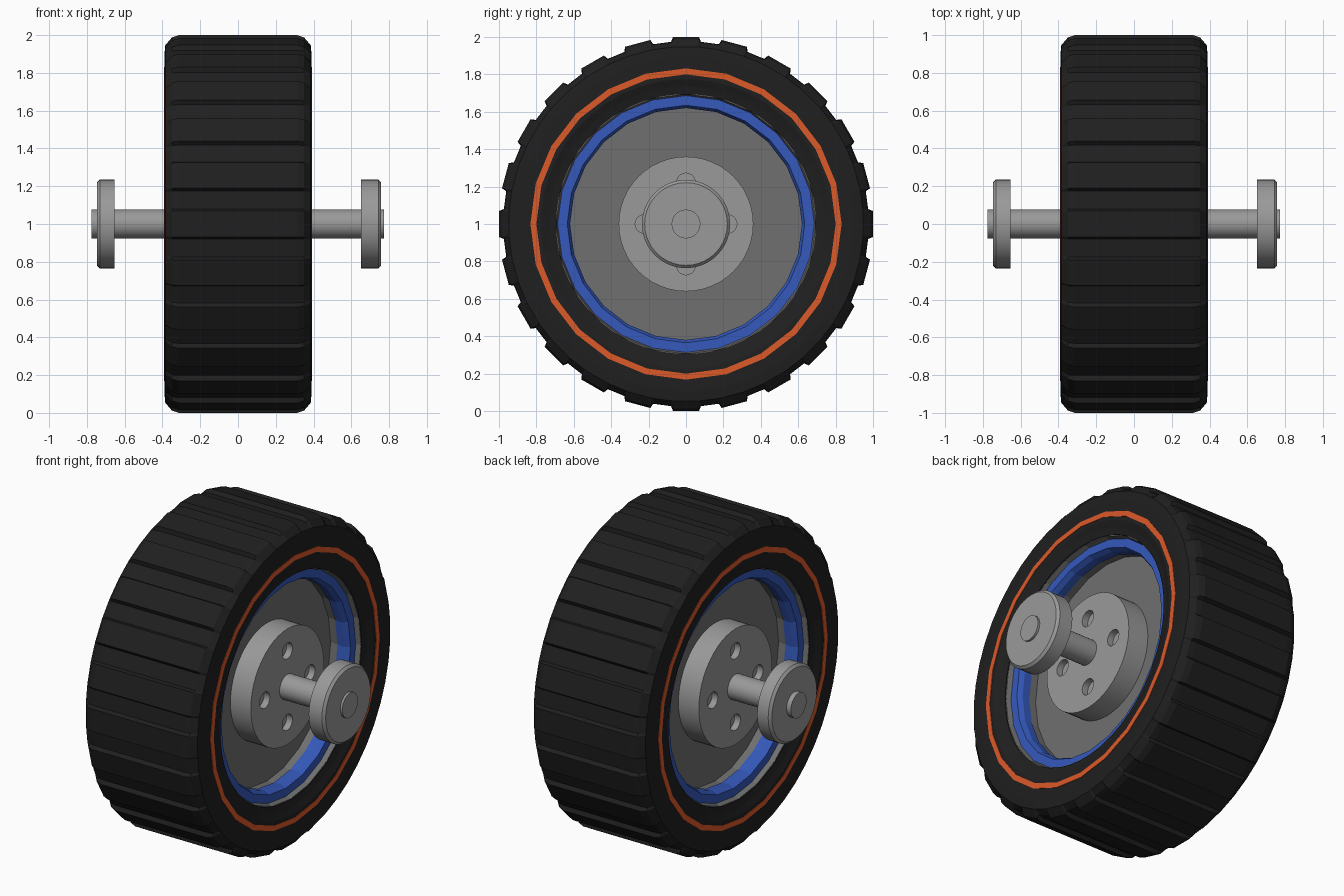
import bpy, bmesh, math

if "Cube" in bpy.data.objects:
    bpy.data.objects.remove(bpy.data.objects["Cube"])

ZC = 1.0      # axle height
SEG = 24      # facets round the wheel


def material(name, rgb):
    m = bpy.data.materials.new(name)
    m.diffuse_color = (*rgb, 1)
    m.use_nodes = True
    m.node_tree.nodes["Principled BSDF"].inputs["Base Color"].default_value = m.diffuse_color
    return m


BLACK = material("rubber", (0.014, 0.014, 0.014))
BLUE = material("blue", (0.035, 0.10, 0.50))
ORANGE = material("orange", (0.72, 0.10, 0.022))
DARK = material("dark_grey", (0.16, 0.16, 0.16))
STEEL = material("steel", (0.32, 0.32, 0.32))


def make_object(name, bm, mat=None, smooth=False):
    bmesh.ops.recalc_face_normals(bm, faces=bm.faces)
    me = bpy.data.meshes.new(name)
    bm.to_mesh(me)
    bm.free()
    ob = bpy.data.objects.new(name, me)
    bpy.context.collection.objects.link(ob)
    if mat:
        me.materials.append(mat)
    if smooth:
        smooth_object(ob)
    return ob


def smooth_object(ob):
    bpy.ops.object.select_all(action='DESELECT')
    ob.select_set(True)
    bpy.context.view_layer.objects.active = ob
    bpy.ops.object.shade_smooth_by_angle(angle=math.radians(30))


def lathe(bm, profile, angles, closed, radius=None, cy=0.0, cz=ZC):
    """Spin (x, r) points about the x axis; open profiles get end caps."""
    rings = []
    for i, (x, r) in enumerate(profile):
        ring = []
        for j, a in enumerate(angles):
            rr = radius(i, j, r) if radius else r
            ring.append(bm.verts.new((x, cy + rr * math.cos(a), cz + rr * math.sin(a))))
        rings.append(ring)
    n, m = len(angles), len(rings)
    for i in range(m if closed else m - 1):
        a, b = rings[i], rings[(i + 1) % m]
        for j in range(n):
            k = (j + 1) % n
            bm.faces.new((a[j], a[k], b[k], b[j]))
    if not closed:
        bm.faces.new(rings[0])
        bm.faces.new(rings[-1])


def even(n):
    return [2 * math.pi * j / n for j in range(n)]


def turned(name, profile, n=SEG, closed=False, mat=None, smooth=False):
    bm = bmesh.new()
    lathe(bm, profile, even(n), closed)
    return make_object(name, bm, mat, smooth)


def both(half):
    """Mirror a half profile to the -x side."""
    return half + [(-x, r) for x, r in reversed(half)]


# Tyre: 24 raised tread bars, faceted sidewalls
step = 2 * math.pi / SEG
tread_angles = [k * step + math.radians(d) for k in range(SEG) for d in (-4.7, -4.0, 4.0, 4.7)]
tyre_half = [(0.34, 0.70), (0.365, 0.70), (0.375, 0.74), (0.39, 0.78), (0.39, 0.90),
             (0.385, 0.955), (0.35, 0.99), (0.315, 1.002)]
tyre_profile = both(tyre_half)
last = len(tyre_profile) - 1


def tyre_radius(i, j, r):
    i = min(i, last - i)
    bar = j % 4 in (1, 2)
    if i >= 6:                                   # tread and shoulder
        return r if bar else (0.972 if i == 6 else 0.977)
    off = tread_angles[j] % step - step / 2      # follow the 24-sided outline
    return r * math.cos(step / 2) / math.cos(off)


bm = bmesh.new()
lathe(bm, tyre_profile, tread_angles, True, tyre_radius)
make_object("tyre", bm, BLACK)

# Rim drum with recessed disc faces
turned("rim", both([(0.20, 0.625), (0.30, 0.625), (0.325, 0.685), (0.36, 0.695), (0.36, 0.705)]),
       mat=DARK)

# Stripe and coloured rim ring on each side
for side, s in (("right", 1), ("left", -1)):
    turned("sidewall_stripe_" + side,
           [(s * x, r) for x, r in ((0.385, 0.80), (0.393, 0.80), (0.393, 0.832), (0.385, 0.832))],
           closed=True, mat=ORANGE)
    turned("rim_ring_" + side,
           [(s * x, r) for x, r in ((0.25, 0.62), (0.30, 0.62), (0.33, 0.635), (0.33, 0.692), (0.25, 0.692))],
           closed=True, mat=BLUE)

# Hub with four bolt holes on each face
hub = turned("hub", both([(0.34, 0.36)]), 48, mat=STEEL)
bm = bmesh.new()
for s in (1, -1):
    for k in range(4):
        a = k * math.pi / 2
        lathe(bm, [(s * 0.30, 0.05), (s * 0.40, 0.05)], even(20), False,
              cy=0.222 * math.cos(a), cz=ZC + 0.222 * math.sin(a))
cutter = make_object("bolt_hole_cutter", bm)
cutter.hide_render = True
mod = hub.modifiers.new("holes", 'BOOLEAN')
mod.operation, mod.solver, mod.object = 'DIFFERENCE', 'EXACT', cutter
bpy.context.view_layer.objects.active = hub
bpy.ops.object.modifier_apply(modifier=mod.name)
bpy.data.objects.remove(cutter)
smooth_object(hub)

# Axle and end collars
turned("axle", [(-0.776, 0.077), (0.772, 0.077)], 32, mat=STEEL, smooth=True)
for name, s, a, b in (("collar_right", 1, 0.652, 0.758), ("collar_left", -1, 0.655, 0.746)):
    turned(name, [(s * a, 0.236), (s * (b - 0.015), 0.236), (s * b, 0.221)], 40, mat=STEEL, smooth=True)
